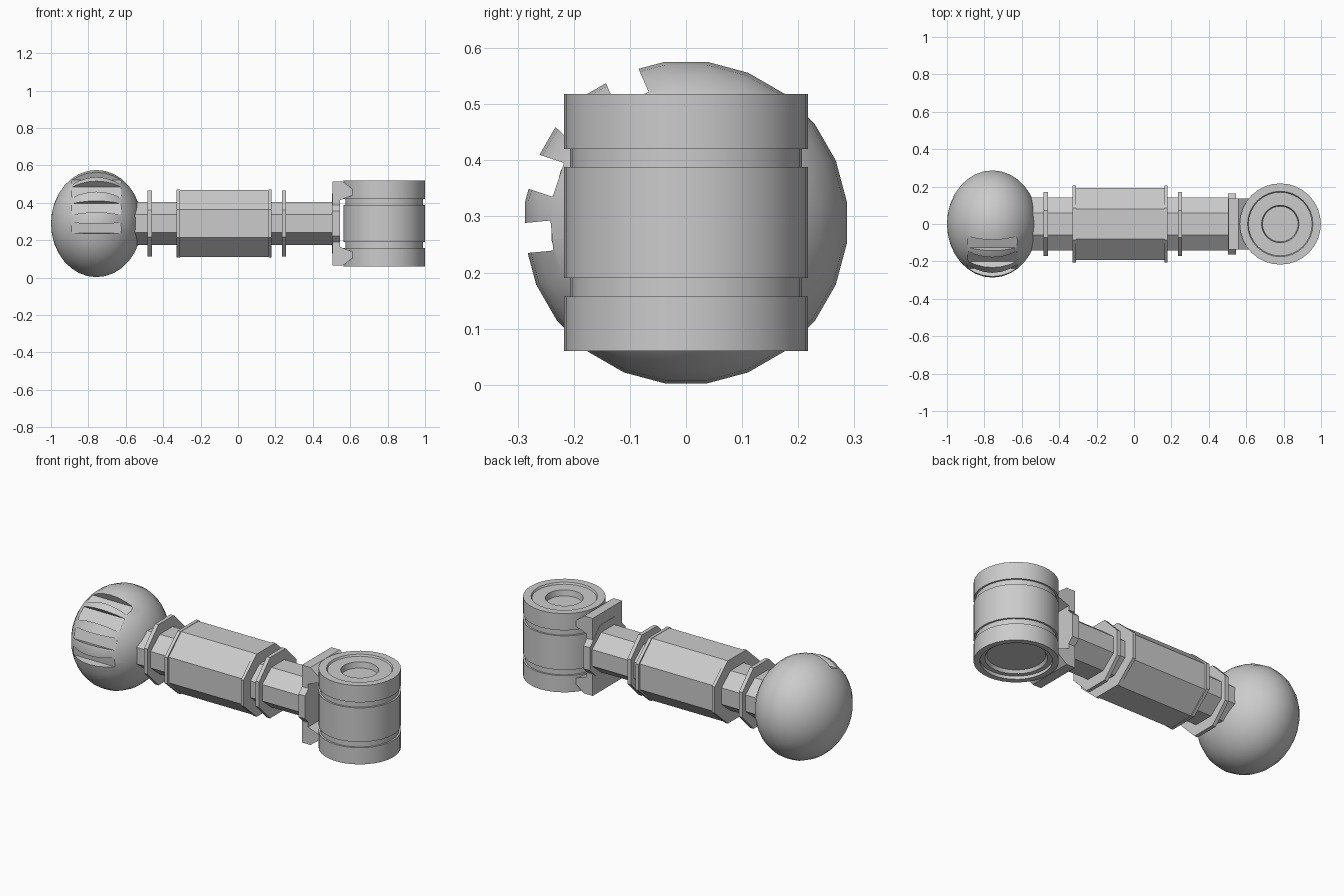
import bpy, bmesh, math
from mathutils import Vector, Matrix

if "Cube" in bpy.data.objects:
    bpy.data.objects.remove(bpy.data.objects["Cube"])

CZ = 0.289  # height of the main axis


def finish(bm, name, smooth=True):
    bmesh.ops.recalc_face_normals(bm, faces=bm.faces)
    me = bpy.data.meshes.new(name)
    bm.to_mesh(me)
    bm.free()
    ob = bpy.data.objects.new(name, me)
    bpy.context.collection.objects.link(ob)
    if smooth:
        bpy.ops.object.select_all(action='DESELECT')
        bpy.context.view_layer.objects.active = ob
        ob.select_set(True)
        bpy.ops.object.shade_smooth_by_angle(angle=math.radians(30))
    return ob


def octagon_bar(name, x0, x1, ry, rz):
    """Eight-sided prism along x, flats facing y and z."""
    bm = bmesh.new()
    k = 1 / math.cos(math.pi / 8)
    loops = []
    for x in (x0, x1):
        loops.append([bm.verts.new((x, ry * k * math.cos(a), CZ + rz * k * math.sin(a)))
                      for a in [(i + 0.5) * math.pi / 4 for i in range(8)]])
    for i in range(8):
        j = (i + 1) % 8
        bm.faces.new((loops[0][i], loops[0][j], loops[1][j], loops[1][i]))
    for loop in loops:
        bm.faces.new(loop)
    return finish(bm, name, False)


def lathe(name, profile, x, steps=32):
    bm = bmesh.new()
    vs = [bm.verts.new((x + r, 0, z)) for r, z in profile]
    es = [bm.edges.new(p) for p in zip(vs, vs[1:])]
    bmesh.ops.spin(bm, geom=vs + es, cent=(x, 0, 0), axis=(0, 0, 1),
                   angle=2 * math.pi, steps=steps, use_merge=True)
    bmesh.ops.remove_doubles(bm, verts=bm.verts, dist=1e-5)
    return finish(bm, name)


def extrude_y(name, profile, half):
    bm = bmesh.new()
    f = bm.faces.new([bm.verts.new((x, -half, z)) for x, z in profile])
    r = bmesh.ops.extrude_face_region(bm, geom=[f])
    bmesh.ops.translate(bm, vec=(0, 2 * half, 0),
                        verts=[v for v in r['geom'] if isinstance(v, bmesh.types.BMVert)])
    return finish(bm, name, False)


# ball end, poles along the arm axis
bm = bmesh.new()
bmesh.ops.create_uvsphere(bm, u_segments=24, v_segments=16, radius=0.289)
bmesh.ops.transform(bm, verts=bm.verts, matrix=Matrix.Translation((-0.757, 0, CZ))
                    @ Matrix.Diagonal((0.243 / 0.289, 1, 1, 1))
                    @ Matrix.Rotation(math.radians(7.5), 4, 'X')
                    @ Matrix.Rotation(math.pi / 2, 4, 'Y'))
ball = finish(bm, "ball_end")

# vent slots cut in the front upper side of the ball
bm = bmesh.new()
for a0, a1 in ((-11, 0), (12, 25), (36, 52), (60, 73)):
    mid = math.radians((a0 + a1) / 2)
    width = 0.28 * math.radians(a1 - a0)
    m = (Matrix.Translation((-0.75, 0, CZ)) @ Matrix.Rotation(-mid, 4, 'X')
         @ Matrix.Translation((0, -0.295, 0)) @ Matrix.Diagonal((0.28, 0.11, width, 1)))
    bmesh.ops.create_cube(bm, size=1, matrix=m)
cutter = finish(bm, "slot_cutter", False)
cutter.hide_render = True
cutter.hide_set(True)
cut = ball.modifiers.new("slots", 'BOOLEAN')
cut.operation = 'DIFFERENCE'
cut.solver = 'EXACT'
cut.object = cutter

# arm: inner shaft, sleeve with end flanges, two collars
octagon_bar("arm_shaft", -0.56, 0.53, 0.143, 0.116)
octagon_bar("sleeve", -0.32, 0.17, 0.192, 0.18)
for i, (x0, x1, ry, rz) in enumerate(((-0.328, -0.31, 0.205, 0.182), (0.162, 0.18, 0.205, 0.182))):
    octagon_bar(f"sleeve_flange_{i}", x0, x1, ry, rz)
for i, x in enumerate((-0.472, 0.245)):
    octagon_bar(f"collar_{i}", x - 0.011, x + 0.011, 0.172, 0.176)

# fork holding the joint
octagon_bar("fork_plate", 0.503, 0.545, 0.163, 0.16)
for name, s in (("fork_lug_top", 1), ("fork_lug_bottom", -1)):
    pts = [(0.505, 0.10), (0.505, 0.225), (0.56, 0.225), (0.625, 0.175), (0.625, 0.155), (0.545, 0.125), (0.545, 0.10)]
    extrude_y(name, [(x, CZ + s * z) for x, z in pts], 0.135)

# joint drum: two caps and a middle band, with a recess at each end
lathe("joint_drum", [
    (0, 0.095), (0.15, 0.095), (0.16, 0.078), (0.185, 0.078), (0.185, 0.06), (0.217, 0.06),
    (0.217, 0.157), (0.207, 0.157), (0.207, 0.19), (0.217, 0.19), (0.217, 0.388),
    (0.207, 0.388), (0.207, 0.42), (0.217, 0.42), (0.217, 0.518), (0.175, 0.518),
    (0.170, 0.508), (0.10, 0.508), (0.095, 0.475), (0.035, 0.475), (0, 0.475)], 0.782)
